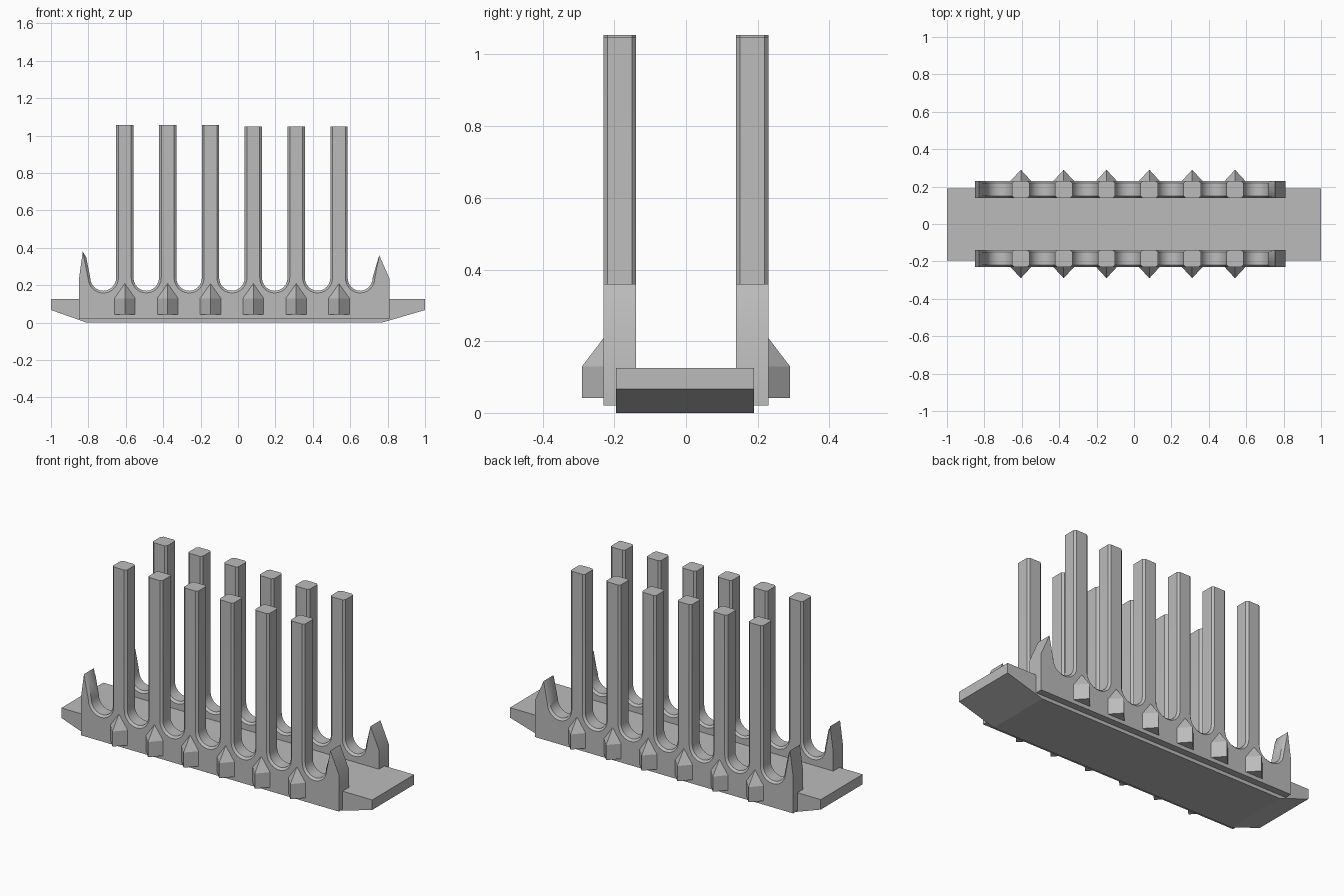
import bpy, bmesh, math

if "Cube" in bpy.data.objects:
    bpy.data.objects.remove(bpy.data.objects["Cube"], do_unlink=True)

grey = bpy.data.materials.new("plain grey")
grey.use_nodes = True
colour = (0.5, 0.5, 0.5, 1)
grey.diffuse_color = colour
grey.node_tree.nodes["Principled BSDF"].inputs["Base Color"].default_value = colour

FIRST, PITCH, COUNT, HALF = -0.605, 0.229, 6, 0.046
centres = [FIRST + PITCH * i for i in range(COUNT)]


def loft(name, rings, smooth=False):
    """Skin a stack of equal rings and close both ends."""
    bm = bmesh.new()
    loops = [[bm.verts.new(p) for p in ring] for ring in rings]
    n = len(loops[0])
    for a, b in zip(loops, loops[1:]):
        for i in range(n):
            j = (i + 1) % n
            bm.faces.new((a[i], a[j], b[j], b[i]))
    bm.faces.new(loops[0])
    bm.faces.new(loops[-1])
    bmesh.ops.remove_doubles(bm, verts=bm.verts, dist=1e-5)
    bmesh.ops.recalc_face_normals(bm, faces=bm.faces)
    mesh = bpy.data.meshes.new(name)
    bm.to_mesh(mesh)
    bm.free()
    mesh.materials.append(grey)
    obj = bpy.data.objects.new(name, mesh)
    bpy.context.collection.objects.link(obj)
    if smooth:
        bpy.ops.object.select_all(action='DESELECT')
        obj.select_set(True)
        bpy.context.view_layer.objects.active = obj
        bpy.ops.object.shade_smooth_by_angle(angle=math.radians(30))
    return obj


def scallop(x0, x1, inset, steps=12):
    """U-shaped dip from x0 to x1, widened by the chamfer inset."""
    mid, rx, rz = (x0 + x1) / 2, (x1 - x0) / 2 + inset, 0.07 + inset
    return [(mid - rx * math.cos(math.pi * i / steps),
             0.24 - rz * math.sin(math.pi * i / steps)) for i in range(steps + 1)]


def outline(inset):
    """Side outline of a rail: end spikes, dips and posts."""
    pts = [(-0.85, 0.02), (-0.85, 0.235), (-0.83, 0.38), (-0.812 - inset, 0.35)]
    left = -0.79
    for i, x in enumerate(centres):
        top = 1.055 if i < COUNT / 2 else 1.047
        pts += scallop(left, x - HALF, inset)
        pts += [(x - HALF + inset, top), (x + HALF - inset, top)]
        left = x + HALF
    pts += scallop(left, 0.72, inset)
    pts += [(0.755, 0.36), (0.81, 0.235), (0.81, 0.02)]
    return pts


# Base slab with undercut ends
base = [(-1, 0.125), (-1, 0.067), (-0.81, 0), (0.77, 0), (1, 0.067), (1, 0.125)]
loft("base", [[(x, y, z) for x, z in base] for y in (-0.195, 0.19)])

# Two chamfered rails with their pointed outer brackets
layers = [(0.23, 0.012), (0.219, 0), (0.15, 0), (0.139, 0.012)]
for side, label in ((-1, "front"), (1, "back")):
    loft(label + "_rail",
         [[(x, side * y, z) for x, z in outline(inset)] for y, inset in layers], True)
    for i, x in enumerate(centres):
        foot = [(x - 0.06, side * 0.225), (x, side * 0.29), (x + 0.06, side * 0.225)]
        rings = [[(px, py, z) for px, py in foot] for z in (0.042, 0.13)]
        bm_tip = [(x, side * 0.225, 0.215)]
        bracket = loft(f"{label}_bracket_{i + 1}", rings)
        # Draw the top of the prism up to a point against the rail
        bm = bmesh.new()
        bm.from_mesh(bracket.data)
        cap = max(bm.faces, key=lambda f: f.calc_center_median().z)
        tip = bmesh.ops.poke(bm, faces=[cap])["verts"][0]
        tip.co = bm_tip[0]
        bm.to_mesh(bracket.data)
        bm.free()
